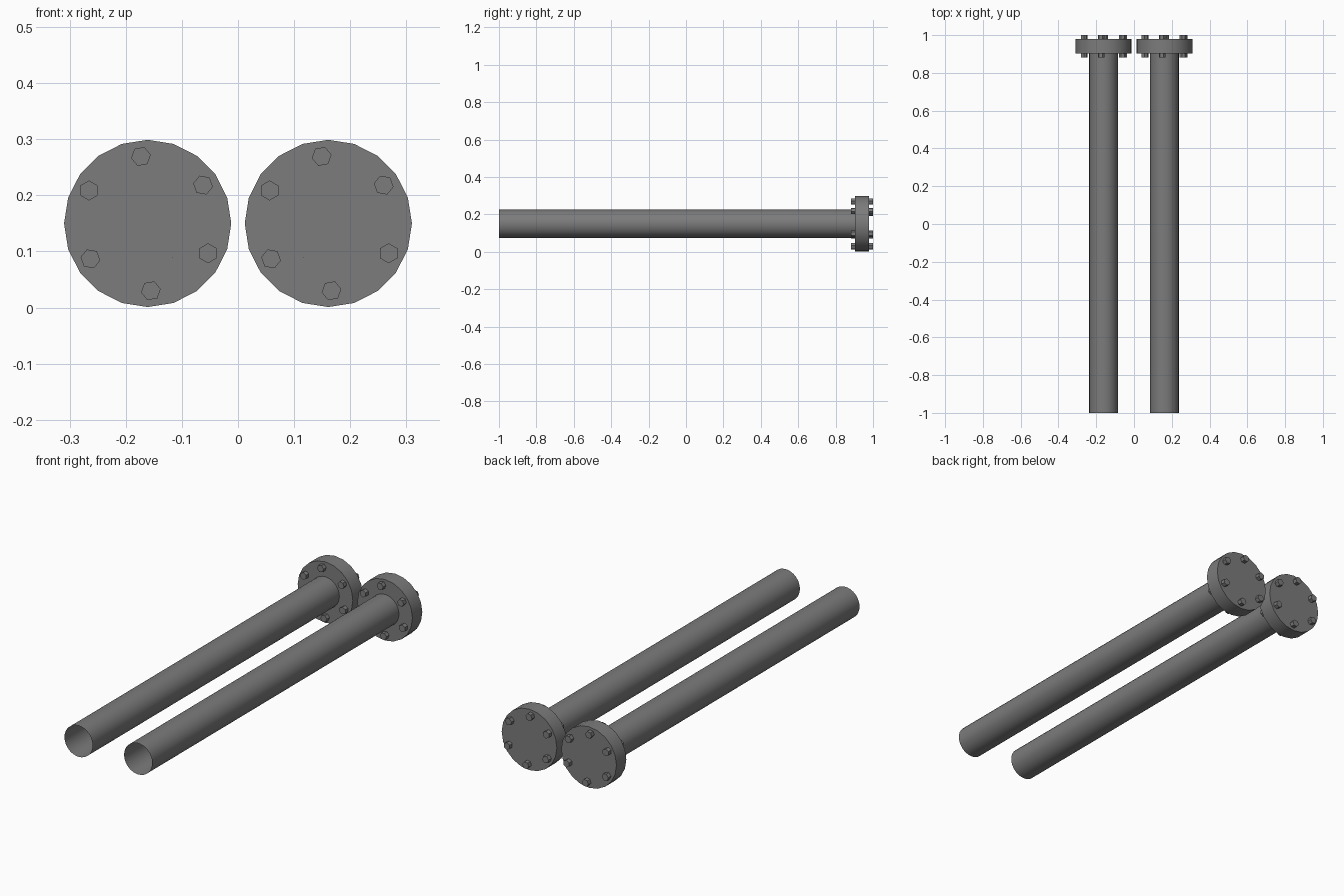
import bpy, bmesh, math
from mathutils import Matrix, Vector

cube = bpy.data.objects.get("Cube")
if cube:
    bpy.data.objects.remove(cube)

steel = bpy.data.materials.new("dark grey steel")
steel.use_nodes = True
colour = (0.2, 0.2, 0.2, 1)
steel.diffuse_color = colour
steel.node_tree.nodes["Principled BSDF"].inputs["Base Color"].default_value = colour

HEIGHT = 0.15


def cylinder(bm, x, z, radius, y0, y1, sides, capped=True, twist=0):
    """Add a cylinder lying along y between y0 and y1."""
    place = (Matrix.Translation(Vector((x, (y0 + y1) / 2, z)))
             @ Matrix.Rotation(math.pi / 2, 4, "X")
             @ Matrix.Rotation(twist, 4, "Z"))
    bmesh.ops.create_cone(bm, cap_ends=capped, segments=sides, radius1=radius,
                          radius2=radius, depth=y1 - y0, matrix=place)


def finish(bm, name, smooth=True):
    mesh = bpy.data.meshes.new(name)
    bm.to_mesh(mesh)
    bm.free()
    mesh.materials.append(steel)
    obj = bpy.data.objects.new(name, mesh)
    bpy.context.collection.objects.link(obj)
    if smooth:
        bpy.ops.object.select_all(action="DESELECT")
        obj.select_set(True)
        bpy.context.view_layer.objects.active = obj
        bpy.ops.object.shade_smooth_by_angle(angle=math.radians(30))


for side, x in (("right", -0.161), ("left", 0.161)):
    # Open thin-walled pipe
    bm = bmesh.new()
    cylinder(bm, x, HEIGHT, 0.076, -1, 0.904, 32, capped=False)
    finish(bm, side + "_pipe")

    # Closed end flange
    bm = bmesh.new()
    cylinder(bm, x, HEIGHT, 0.149, 0.903, 0.979, 20)
    finish(bm, side + "_flange")

    # Hexagonal bolts through the flange, slightly unevenly spaced
    bm = bmesh.new()
    for i in range(6):
        a = math.radians(150.7 + 61 * i)
        cylinder(bm, x + 0.12 * math.cos(a), HEIGHT + 0.12 * math.sin(a),
                 0.0178, 0.882, 1, 6, twist=math.radians(20 * i))
    finish(bm, side + "_bolts", smooth=False)
